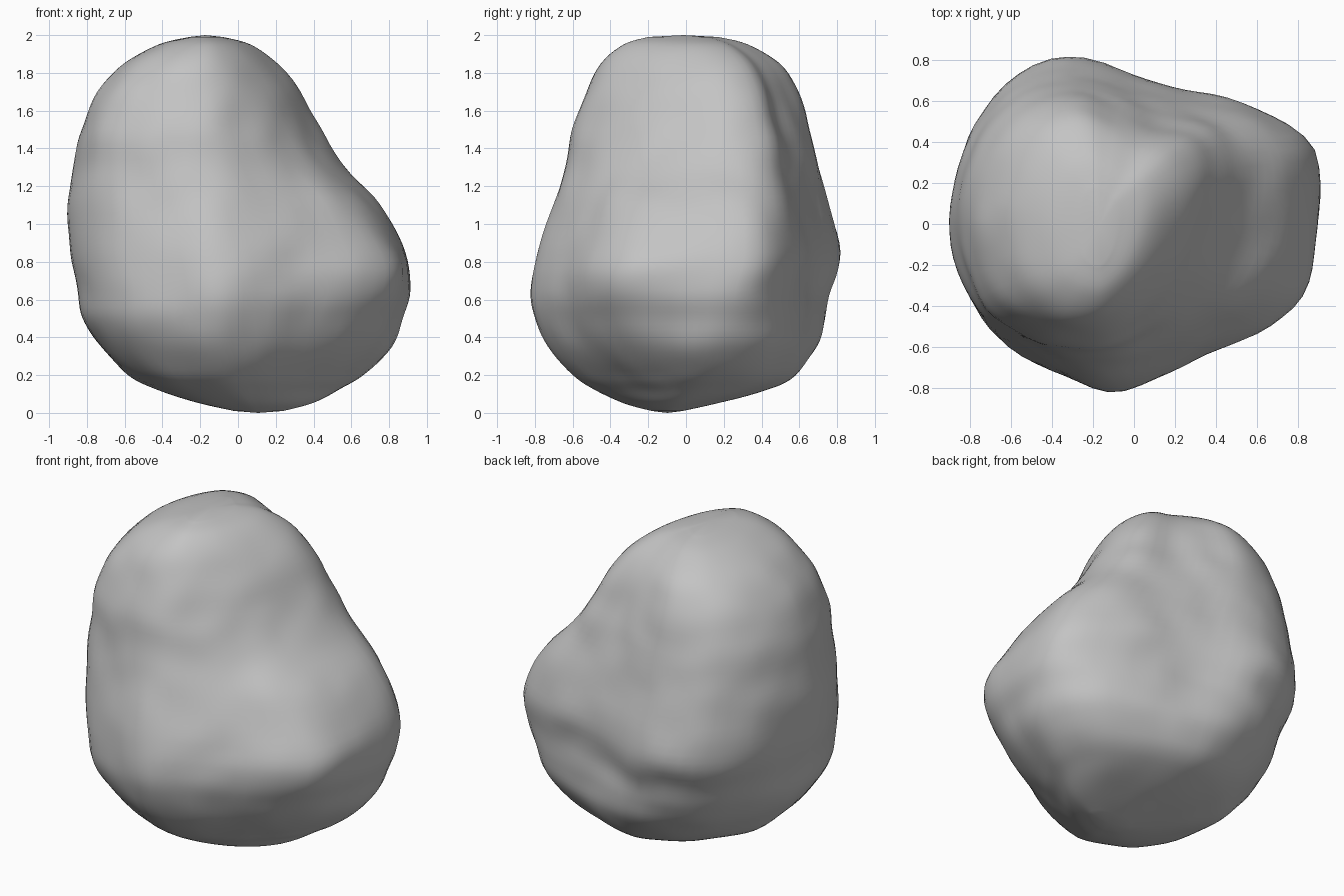
import bpy
import bmesh
import math
from mathutils import Vector, noise

if "Cube" in bpy.data.objects:
    bpy.data.objects.remove(bpy.data.objects["Cube"], do_unlink=True)

SIDES = 72
STEPS = 5

# Height, then left/right and front/back limits of the boulder
LIMITS = [
    (0.01, -.02, .24, -.18, -.02),
    (.05, -.2, .39, -.33, .16),
    (.12, -.42, .53, -.48, .42),
    (.2, -.58, .66, -.6, .58),
    (.35, -.73, .81, -.73, .7),
    (.5, -.82, .87, -.8, .75),
    (.65, -.85, .91, -.82, .77),
    (.85, -.89, .88, -.79, .82),
    (1.1, -.9, .76, -.7, .76),
    (1.3, -.87, .57, -.64, .71),
    (1.5, -.83, .44, -.6, .66),
    (1.7, -.74, .33, -.53, .59),
    (1.85, -.6, .21, -.45, .49),
    (1.95, -.42, .07, -.33, .33),
    (1.99, -.26, -.08, -.2, .17),
]

# Plan outlines, anticlockwise from the right: foot, belly with its
# shoulder lump, and the upright tower
FOOT = [(.9, .18), (.74, .47), (.35, .65), (-.1, .73), (-.52, .55), (-.82, .18),
        (-.83, -.2), (-.64, -.56), (-.2, -.75), (.05, -.7), (.32, -.56),
        (.63, -.34), (.85, -.06)]
BELLY = [(.9, .28), (.8, .46), (.48, .61), (.1, .69), (-.27, .82), (-.6, .72),
         (-.82, .4), (-.9, -.1), (-.72, -.52), (-.4, -.72), (-.08, -.81),
         (.35, -.63), (.68, -.48), (.86, -.25)]
TOWER = [(.48, .25), (.39, .45), (.16, .52), (-.05, .61), (-.3, .68), (-.6, .6),
         (-.8, .35), (-.86, 0), (-.75, -.38), (-.5, -.55), (-.2, -.6),
         (.02, -.52), (.25, -.32), (.41, -.03)]


def spline(a, b, c, d, t):
    """Catmull-Rom interpolation of tuples."""
    return tuple(.5 * (2 * q + (r - p) * t + (2 * p - 5 * q + 4 * r - s) * t * t
                       + (3 * q - p - 3 * r + s) * t ** 3)
                 for p, q, r, s in zip(a, b, c, d))


def outline(points):
    """Sample a closed plan at even angles and fit it to a unit square."""
    n = len(points)
    dense = []
    for i in range(n):
        ring = [points[(i + k) % n] for k in (-1, 0, 1, 2)]
        dense += [spline(*ring, j / 30) for j in range(30)]
    xs, ys = zip(*dense)
    cx, cy = (max(xs) + min(xs)) / 2, (max(ys) + min(ys)) / 2
    hx, hy = (max(xs) - min(xs)) / 2, (max(ys) - min(ys)) / 2
    dense = [((x - cx) / hx, (y - cy) / hy) for x, y in dense]
    result = []
    for k in range(SIDES):
        d = Vector((math.cos(math.tau * k / SIDES), math.sin(math.tau * k / SIDES)))
        result.append(max(dense, key=lambda p: Vector(p).normalized().dot(d)))
    return result


foot, belly, tower = outline(FOOT), outline(BELLY), outline(TOWER)
PLANS = [(0, foot), (.2, foot), (.75, belly), (.82, belly), (1.45, tower), (2.0, tower)]


def plan_at(z):
    """Blend the two plans around a height."""
    for (low, a), (high, b) in zip(PLANS, PLANS[1:]):
        if z <= high:
            t = max(0, (z - low) / (high - low))
            return [Vector(p).lerp(Vector(q), t) for p, q in zip(a, b)]


def levels():
    """Smoothly interpolated limits from the foot to the crown."""
    padded = [LIMITS[0]] + LIMITS + [LIMITS[-1]]
    for i in range(len(LIMITS) - 1):
        for j in range(STEPS):
            yield spline(*padded[i:i + 4], j / STEPS)
    yield LIMITS[-1]


# Boulder surface lofted through the plans
bm = bmesh.new()
rings = []
for z, x0, x1, y0, y1 in levels():
    rings.append([bm.verts.new(((x0 + x1) / 2 + u * (x1 - x0) / 2,
                                (y0 + y1) / 2 + v * (y1 - y0) / 2, z))
                  for u, v in plan_at(z)])
for low, high in zip(rings, rings[1:]):
    for k in range(SIDES):
        n = (k + 1) % SIDES
        bm.faces.new((low[k], low[n], high[n], high[k]))
for ring, z in ((rings[0], 0), (rings[-1], 2)):
    tip = sum((v.co for v in ring), Vector()) / SIDES
    tip.z = z
    centre = bm.verts.new(tip)
    for k in range(SIDES):
        bm.faces.new((ring[k], ring[(k + 1) % SIDES], centre))
bmesh.ops.recalc_face_normals(bm, faces=bm.faces)

# Faint weathered dents, fading out at the very top and bottom
bm.normal_update()
for v in bm.verts:
    fade = min(1, v.co.z * 4, (2 - v.co.z) * 4)
    v.co += v.normal * noise.noise(v.co * 5) * .01 * fade

mesh = bpy.data.meshes.new("boulder")
bm.to_mesh(mesh)
bm.free()
boulder = bpy.data.objects.new("boulder", mesh)
bpy.context.collection.objects.link(boulder)

# Plain stone colour
stone = bpy.data.materials.new("stone grey")
stone.use_nodes = True
colour = (.55, .55, .55, 1)
stone.diffuse_color = colour
stone.node_tree.nodes["Principled BSDF"].inputs["Base Color"].default_value = colour
mesh.materials.append(stone)

bpy.context.view_layer.objects.active = boulder
boulder.select_set(True)
bpy.ops.object.shade_smooth_by_angle(angle=math.radians(40))
